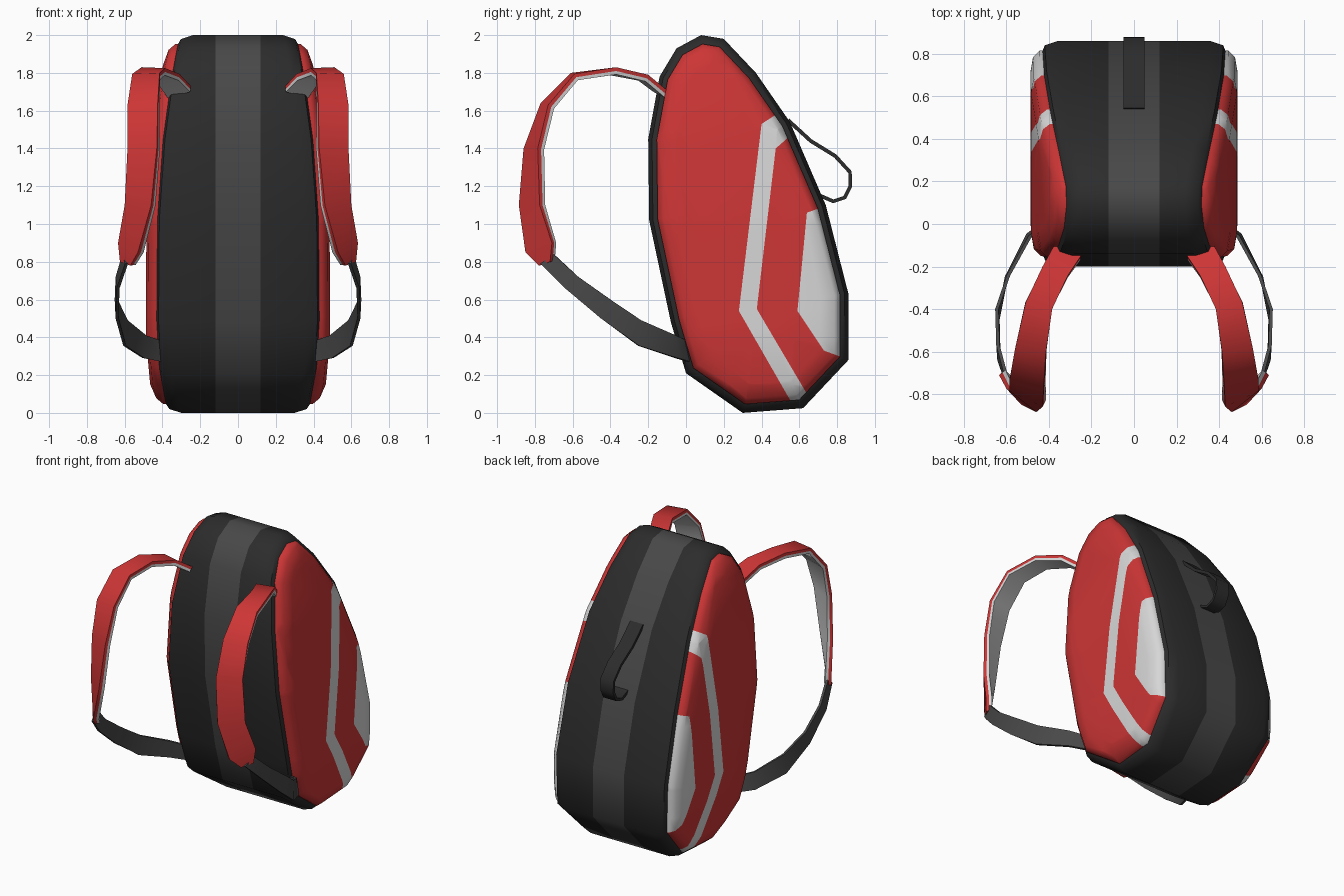
import bpy, bmesh, math
from mathutils import Vector

if "Cube" in bpy.data.objects:
    bpy.data.objects.remove(bpy.data.objects["Cube"])


def material(name, rgb):
    m = bpy.data.materials.new(name)
    m.diffuse_color = (*rgb, 1)
    m.use_nodes = True
    m.node_tree.nodes["Principled BSDF"].inputs["Base Color"].default_value = m.diffuse_color
    return m


DARK = material("charcoal fabric", (0.025, 0.025, 0.025))
GREY = material("grey webbing", (0.065, 0.065, 0.065))
RED = material("red fabric", (0.61, 0.036, 0.036))
LIGHT = material("light grey trim", (0.68, 0.68, 0.68))

# Side outline of the bag as (y, z)
OUTLINE = [(0.08, 2.0), (0.20, 1.98), (0.37, 1.80), (0.55, 1.54), (0.74, 1.10),
           (0.86, 0.63), (0.86, 0.28), (0.62, 0.025), (0.30, 0.0), (0.0, 0.21),
           (-0.08, 0.48), (-0.195, 1.02), (-0.2, 1.45), (-0.14, 1.78), (-0.05, 1.93)]
# Half width of the bag by height as (z, w)
WIDTHS = [(-0.1, 0.35), (0.0, 0.37), (0.15, 0.41), (0.4, 0.433), (1.0, 0.43),
          (1.5, 0.395), (1.8, 0.35), (2.0, 0.31), (2.1, 0.30)]


def half_width(z):
    for (z0, w0), (z1, w1) in zip(WIDTHS, WIDTHS[1:]):
        if z <= z1:
            return w0 + (w1 - w0) * (z - z0) / (z1 - z0)
    return WIDTHS[-1][1]


def inset(d):
    """Outline moved inward by d with mitred corners."""
    pts = [Vector(p) for p in OUTLINE]
    out = []
    for i, p in enumerate(pts):
        e1 = (p - pts[i - 1]).normalized()
        e2 = (pts[(i + 1) % len(pts)] - p).normalized()
        n1, n2 = Vector((e1.y, -e1.x)), Vector((e2.y, -e2.x))
        out.append(p + (n1 + n2) * d / (1 + n1.dot(n2)))
    return out


def finish(bm, name, mats, angle=45):
    bmesh.ops.recalc_face_normals(bm, faces=bm.faces)
    me = bpy.data.meshes.new(name)
    bm.to_mesh(me)
    bm.free()
    for m in mats:
        me.materials.append(m)
    ob = bpy.data.objects.new(name, me)
    bpy.context.collection.objects.link(ob)
    bpy.ops.object.select_all(action='DESELECT')
    ob.select_set(True)
    bpy.context.view_layer.objects.active = ob
    bpy.ops.object.shade_smooth_by_angle(angle=math.radians(angle))
    return ob


def bridge(bm, a, b):
    n = len(a)
    return [bm.faces.new((a[i], a[(i + 1) % n], b[(i + 1) % n], b[i])) for i in range(n)]


def bag_body():
    # (inset, distance in from the side); None marks the centre stripe edge
    half = [(0.07, 0.03), (0.05, 0.0), (0.02, 0.012), (0.0, 0.07), (0.0, None)]
    stations = [(d, t, -1) for d, t in half] + [(d, t, 1) for d, t in reversed(half)]
    bm = bmesh.new()
    rings = []
    for d, t, s in stations:
        rings.append([bm.verts.new((s * (0.12 if t is None else half_width(p.y) - t), p.x, p.y))
                      for p in inset(d)])
    for i, (a, b) in enumerate(zip(rings, rings[1:])):
        for f in bridge(bm, a, b):
            f.material_index = int(i == len(half) - 1)
    bm.faces.new(rings[0])
    bm.faces.new(rings[-1])
    finish(bm, "bag_body", [DARK, GREY])


# Light trim areas on the side panels, convex (y, z) shapes
TRIM = [[(0.40, 1.53), (0.54, 1.62), (0.60, 1.51), (0.475, 1.40)],
        [(0.40, 1.53), (0.475, 1.40), (0.375, 0.55), (0.28, 0.54)],
        [(0.28, 0.54), (0.375, 0.55), (0.67, 0.05), (0.59, 0.0)],
        [(0.64, 1.06), (0.95, 1.17), (0.95, 0.60), (0.59, 0.54)],
        [(0.59, 0.54), (0.95, 0.60), (0.95, 0.25), (0.73, 0.33)]]


def inside(poly, y, z):
    signs = [(x1 - x0) * (z - z0) - (z1 - z0) * (y - x0) > 0
             for (x0, z0), (x1, z1) in zip(poly, poly[1:] + poly[:1])]
    return all(signs) or not any(signs)


def side_panel(side, name):
    bm = bmesh.new()
    # padded rings, flat for now; the taper is added after cutting
    rings = [[bm.verts.new((x, p.x, p.y)) for p in inset(d)]
             for d, x in [(0.045, -0.03), (0.045, 0.012), (0.075, 0.042), (0.15, 0.055)]]
    for a, b in zip(rings, rings[1:]):
        bridge(bm, a, b)
    bm.faces.new(rings[-1])
    # cut along the trim borders and at the taper heights
    cuts = [(p, (q[1] - p[1], p[0] - q[0]))
            for poly in TRIM for p, q in zip(poly, poly[1:] + poly[:1])]
    cuts += [((0, z), (0, 1)) for z, w in WIDTHS]
    for p, n in cuts:
        bmesh.ops.bisect_plane(bm, geom=bm.verts[:] + bm.edges[:] + bm.faces[:], dist=1e-4,
                               plane_co=(0, *p), plane_no=(0, *n))
    for f in bm.faces:
        c = f.calc_center_median()
        f.material_index = int(any(inside(poly, c.y, c.z) for poly in TRIM))
    for v in bm.verts:
        v.co.x = side * (v.co.x + half_width(v.co.z))
    finish(bm, name, [RED, LIGHT], 60)


def ribbon(name, edge_a, edge_b, top, bottom, mat, side=1):
    """Band between two edge paths, from depth top to depth bottom below its face."""
    A, B = [Vector(p) for p in edge_a], [Vector(p) for p in edge_b]
    bm = bmesh.new()
    rings = []
    for i, (a, b) in enumerate(zip(A, B)):
        j, k = max(i - 1, 0), min(i + 1, len(A) - 1)
        n = (A[k] + B[k] - A[j] - B[j]).cross(a - b).normalized()
        ring = [a + n * top, b + n * top, b + n * bottom, a + n * bottom]
        rings.append([bm.verts.new((v.x * side, v.y, v.z)) for v in ring])
    for a, b in zip(rings, rings[1:]):
        bridge(bm, a, b)
    bm.faces.new(rings[0])
    bm.faces.new(rings[-1])
    finish(bm, name, [mat])


# Shoulder strap edges: outer and inner
STRAP_OUT = [(0.37, -0.09, 1.70), (0.43, -0.20, 1.79), (0.51, -0.37, 1.83), (0.56, -0.59, 1.795),
             (0.585, -0.73, 1.63), (0.585, -0.785, 1.40), (0.60, -0.775, 1.10),
             (0.635, -0.71, 0.90), (0.625, -0.72, 0.80)]
STRAP_IN = [(0.25, -0.15, 1.73), (0.31, -0.24, 1.795), (0.385, -0.40, 1.825), (0.415, -0.61, 1.80),
            (0.425, -0.77, 1.64), (0.43, -0.86, 1.40), (0.46, -0.885, 1.10),
            (0.53, -0.85, 0.85), (0.57, -0.78, 0.78)]
# Lower webbing edges: upper and lower
WEB_UP = [(0.605, -0.70, 0.84), (0.64, -0.57, 0.72), (0.645, -0.40, 0.60),
          (0.59, -0.24, 0.49), (0.49, -0.06, 0.41), (0.40, 0.0, 0.38)]
WEB_LOW = [(0.59, -0.77, 0.79), (0.635, -0.64, 0.66), (0.64, -0.45, 0.50),
           (0.60, -0.25, 0.355), (0.50, -0.05, 0.29), (0.40, 0.02, 0.27)]

bag_body()
for side, tag in ((1, "right"), (-1, "left")):
    side_panel(side, f"side_panel_{tag}")
    # the face normal of the strap path points to the wearer's side for positive depth
    t = [(STRAP_OUT[1][i] + STRAP_IN[1][i] - STRAP_OUT[0][i] - STRAP_IN[0][i]) for i in range(3)]
    n = Vector(t).cross(Vector(STRAP_OUT[0]) - Vector(STRAP_IN[0]))
    s = -1 if n.z > 0 else 1
    ribbon(f"shoulder_strap_{tag}", STRAP_OUT, STRAP_IN, 0, s * 0.02, RED, side)
    ribbon(f"strap_padding_{tag}", STRAP_OUT, STRAP_IN, s * 0.02, s * 0.038, LIGHT, side)
    ribbon(f"lower_webbing_{tag}", WEB_UP, WEB_LOW, -0.008, 0.008, GREY, side)

# Grab loop on the back
LOOP = [(0.54, 1.55), (0.66, 1.44), (0.79, 1.36), (0.868, 1.275), (0.87, 1.20),
        (0.84, 1.14), (0.78, 1.12), (0.71, 1.15)]
ribbon("grab_loop", [(0.05, *p) for p in LOOP], [(-0.05, *p) for p in LOOP], -0.01, 0.01, DARK)
